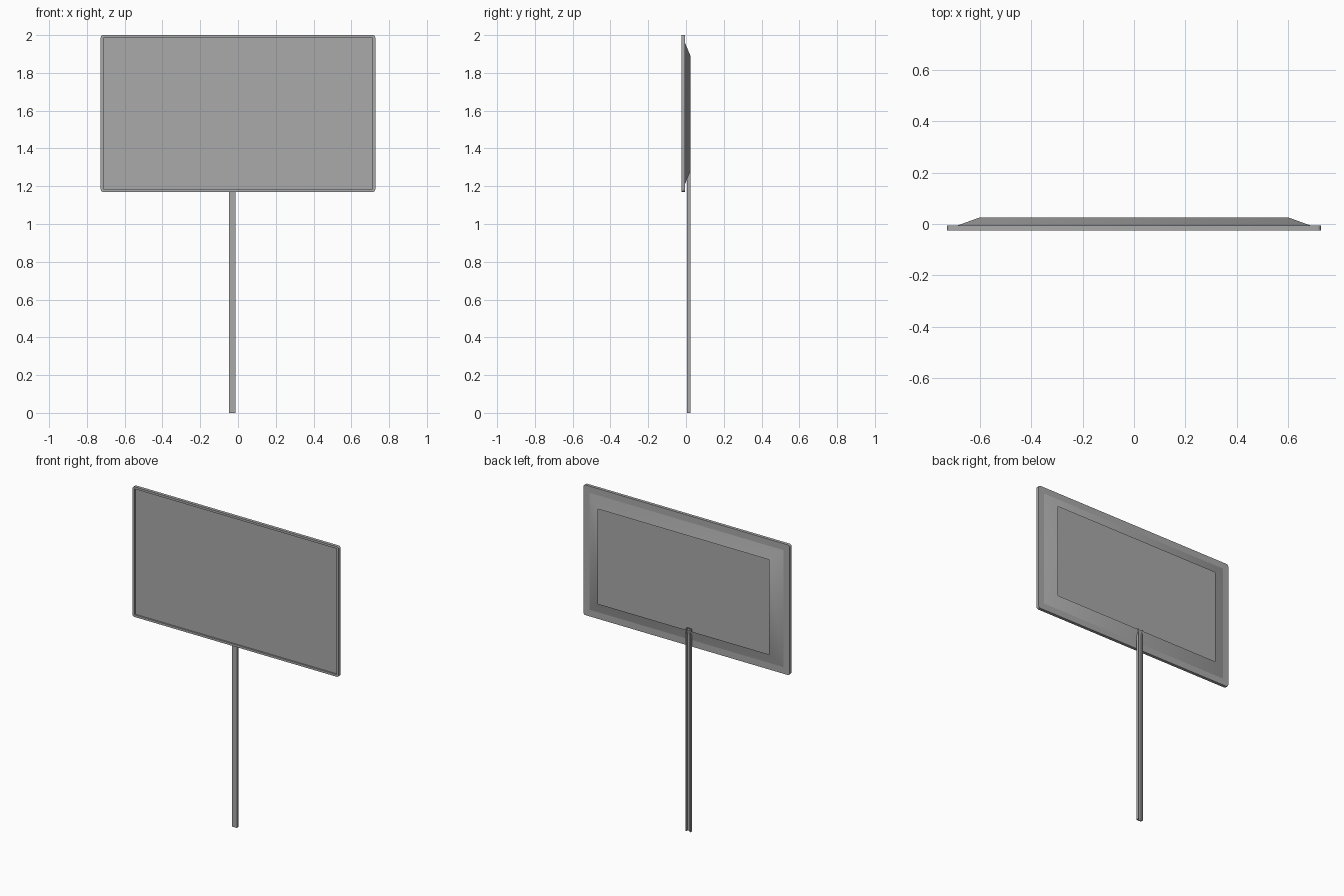
import bpy, bmesh, math

cube = bpy.data.objects.get("Cube")
if cube:
    bpy.data.objects.remove(cube, do_unlink=True)

# Single grey finish
grey = bpy.data.materials.new("matte_grey")
grey.use_nodes = True
COLOR = (0.4, 0.4, 0.4, 1)
grey.diffuse_color = COLOR
grey.node_tree.nodes["Principled BSDF"].inputs["Base Color"].default_value = COLOR

CZ = 1.585             # panel centre height
HW, HH = 0.727, 0.415  # panel half width and half height


def finish(bm, name):
    mesh = bpy.data.meshes.new(name)
    bm.to_mesh(mesh)
    bm.free()
    mesh.materials.append(grey)
    obj = bpy.data.objects.new(name, mesh)
    bpy.context.collection.objects.link(obj)
    return obj


def ring(bm, hw, hh, y, r=0.0, seg=4):
    """Rectangle outline in the XZ plane, with optional rounded corners."""
    verts = []
    for i, (sx, sz) in enumerate([(1, 1), (-1, 1), (-1, -1), (1, -1)]):
        for k in range(seg + 1 if r else 1):
            a = math.pi / 2 * (i + k / seg)
            verts.append(bm.verts.new((sx * (hw - r) + r * math.cos(a), y,
                                       CZ + sz * (hh - r) + r * math.sin(a))))
    return verts


def bridge(bm, a, b):
    n = len(a)
    return [bm.faces.new((a[i], b[i], b[(i + 1) % n], a[(i + 1) % n])) for i in range(n)]


# Panel slab: back, rounded rim and shallow recessed front
bm = bmesh.new()
rings = [ring(bm, HW, HH, -0.005, 0.014),
         ring(bm, HW, HH, -0.025, 0.014),
         ring(bm, HW - 0.014, HH - 0.014, -0.025, 0.003),
         ring(bm, HW - 0.014, HH - 0.014, -0.016, 0.003)]
bm.faces.new(rings[0])
for a, b in zip(rings, rings[1:]):
    bridge(bm, a, b)
bm.faces.new(rings[-1])
bmesh.ops.recalc_face_normals(bm, faces=bm.faces[:])
panel = finish(bm, "panel_frame")
for p in panel.data.polygons:
    p.use_smooth = True
panel.data.set_sharp_from_angle(angle=math.radians(30))

# Rear surround: sloping sheet, open in the middle to the panel's back
bm = bmesh.new()
lip = ring(bm, 0.602, 0.302, 0.025)
base = ring(bm, HW - 0.042, HH - 0.042, -0.005)
for f in bridge(bm, lip, base):
    f.smooth = True
    f.normal_update()
    if f.normal.y < 0:
        f.normal_flip()
finish(bm, "rear_surround")

# Post: channel section, closed at the front and open at the back
x0, x1, y0, y1, t = -0.048, -0.013, 0.006, 0.025, 0.006
profile = [(x0, y0), (x1, y0), (x1, y1), (x1 - t, y1),
           (x1 - t, y0 + t), (x0 + t, y0 + t), (x0 + t, y1), (x0, y1)]
bm = bmesh.new()
low = [bm.verts.new((x, y, 0)) for x, y in profile]
top = [bm.verts.new((x, y, 1.29)) for x, y in profile]
bridge(bm, low, top)
bm.faces.new(low)
bm.faces.new(top)
bmesh.ops.recalc_face_normals(bm, faces=bm.faces[:])
finish(bm, "post")
